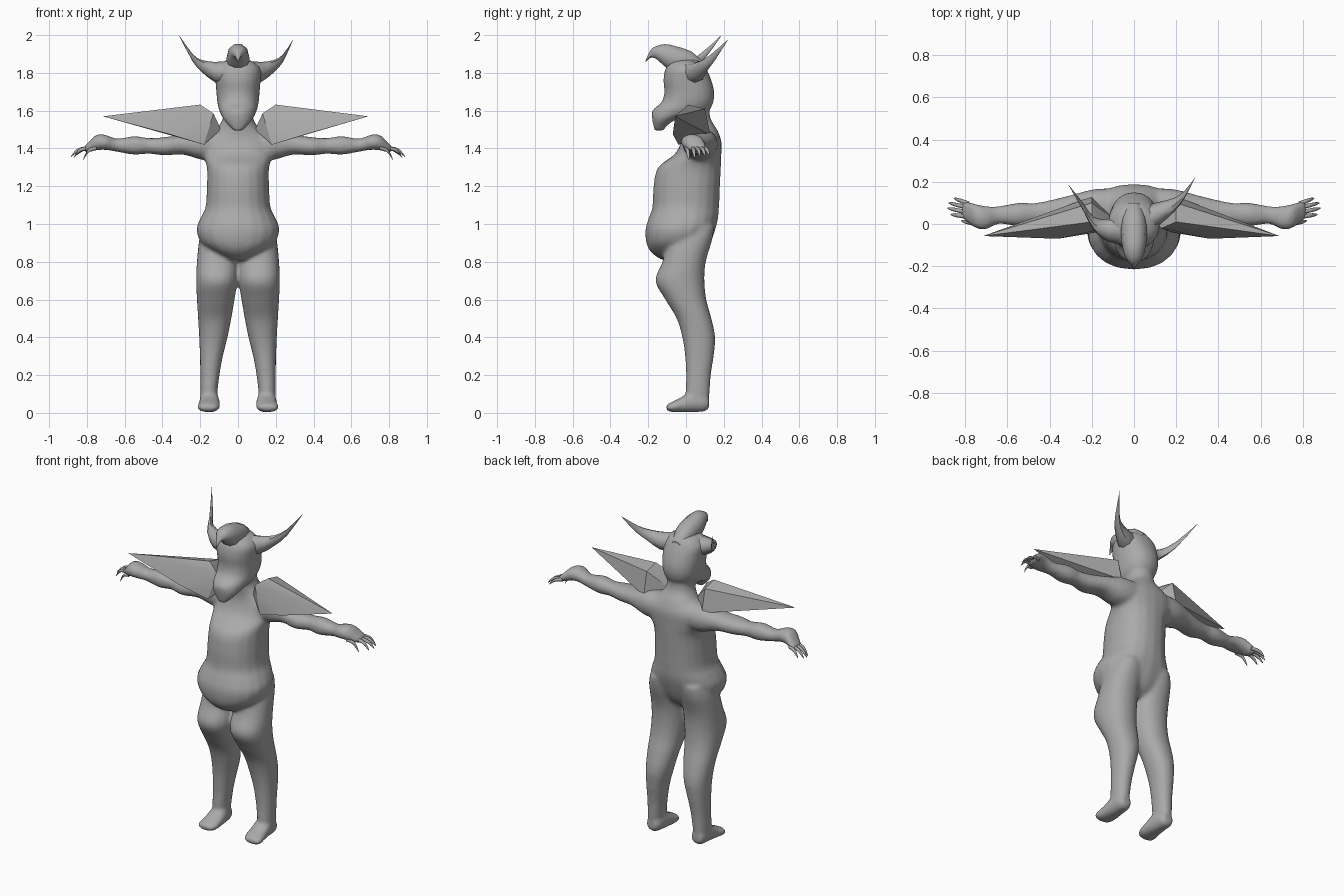
import bpy, bmesh, math
from mathutils import Vector

grey = bpy.data.materials.new("plain_grey")
grey.diffuse_color = (0.4, 0.4, 0.4, 1)

# axis -> order in which (along, a, b) land in x, y, z
ORDER = {"x": (0, 1, 2), "y": (1, 0, 2), "z": (1, 2, 0)}


def smooth_rows(rows, steps):
    """Catmull-Rom interpolation between section rows."""
    out = []
    for i in range(len(rows) - 1):
        p = [rows[max(0, min(len(rows) - 1, i + k))] for k in (-1, 0, 1, 2)]
        for s in range(steps):
            t = s / steps
            out.append([0.5 * (2 * b + (c - a) * t + (2 * a - 5 * b + 4 * c - d) * t * t
                               + (3 * b - a - 3 * c + d) * t ** 3) for a, b, c, d in zip(*p)])
    return out + [list(rows[-1])]


def loft(bm, axis, rows, side=1, sides=20, steps=4, power=2.2):
    """Closed loft; each row is (along, a_min, a_max, b_min, b_max)."""
    rings = []
    for t, a0, a1, b0, b1 in smooth_rows(rows, steps):
        ring = []
        for k in range(sides):
            w = 2 * math.pi * k / sides
            c, s = math.cos(w), math.sin(w)
            u = math.copysign(abs(c) ** (2 / power), c)
            v = math.copysign(abs(s) ** (2 / power), s)
            p = (t, (a0 + a1) / 2 + u * (a1 - a0) / 2, (b0 + b1) / 2 + v * (b1 - b0) / 2)
            x, y, z = (p[i] for i in ORDER[axis])
            ring.append(bm.verts.new((x * side, y, z)))
        rings.append(ring)
    faces = [bm.faces.new(rings[0]), bm.faces.new(rings[-1])]
    for r, q in zip(rings, rings[1:]):
        for k in range(sides):
            n = (k + 1) % sides
            faces.append(bm.faces.new((r[k], r[n], q[n], q[k])))
    bmesh.ops.recalc_face_normals(bm, faces=faces)


def finish(bm, name, angle=40):
    me = bpy.data.meshes.new(name)
    bm.to_mesh(me)
    bm.free()
    me.materials.append(grey)
    ob = bpy.data.objects.new(name, me)
    bpy.context.collection.objects.link(ob)
    bpy.ops.object.select_all(action="DESELECT")
    ob.select_set(True)
    bpy.context.view_layer.objects.active = ob
    bpy.ops.object.shade_smooth_by_angle(angle=math.radians(angle))
    return ob


# Body: torso, head and limbs fused into one skin
body = bmesh.new()
loft(body, "z", [  # torso with overhanging belly, shoulders and neck
    (0.81, -0.06, 0.06, -0.13, 0.05), (0.85, -0.13, 0.13, -0.185, 0.10),
    (0.90, -0.195, 0.195, -0.21, 0.13), (0.97, -0.22, 0.22, -0.215, 0.155),
    (1.03, -0.20, 0.20, -0.198, 0.17), (1.09, -0.172, 0.172, -0.178, 0.175),
    (1.20, -0.165, 0.165, -0.172, 0.18), (1.30, -0.165, 0.165, -0.148, 0.185),
    (1.37, -0.185, 0.185, -0.06, 0.187), (1.44, -0.185, 0.185, -0.025, 0.187),
    (1.50, -0.12, 0.12, -0.02, 0.165), (1.56, -0.08, 0.08, -0.03, 0.13),
    (1.66, -0.08, 0.08, -0.03, 0.12)])
loft(body, "z", [  # head with a jutting chin
    (1.495, -0.025, 0.025, -0.168, -0.12), (1.55, -0.075, 0.075, -0.178, -0.06),
    (1.60, -0.10, 0.10, -0.18, 0.11), (1.645, -0.11, 0.11, -0.13, 0.145),
    (1.70, -0.115, 0.115, -0.115, 0.15), (1.76, -0.12, 0.12, -0.12, 0.135),
    (1.82, -0.12, 0.12, -0.11, 0.11), (1.86, -0.08, 0.08, -0.08, 0.085),
    (1.875, -0.03, 0.03, -0.03, 0.04)])
for side in (-1, 1):
    loft(body, "z", [  # leg
        (0.04, 0.12, 0.195, 0.02, 0.115), (0.10, 0.11, 0.20, 0.0, 0.125),
        (0.20, 0.098, 0.20, 0.0, 0.132), (0.30, 0.08, 0.202, -0.005, 0.147),
        (0.40, 0.055, 0.206, -0.02, 0.155), (0.50, 0.035, 0.212, -0.05, 0.135),
        (0.60, 0.018, 0.218, -0.11, 0.108), (0.70, 0.003, 0.222, -0.162, 0.098),
        (0.80, 0.003, 0.218, -0.125, 0.105), (0.92, 0.01, 0.205, -0.09, 0.14),
        (0.99, 0.03, 0.18, -0.04, 0.15)], side)
    loft(body, "y", [  # foot
        (0.122, 0.125, 0.185, 0.025, 0.08), (0.10, 0.11, 0.197, 0.008, 0.10),
        (0.04, 0.10, 0.203, 0.003, 0.12), (-0.03, 0.095, 0.21, 0.003, 0.08),
        (-0.08, 0.10, 0.217, 0.005, 0.056), (-0.105, 0.125, 0.195, 0.015, 0.042)], side)
    loft(body, "x", [  # arm and palm
        (0.08, 0.0, 0.17, 1.34, 1.50), (0.19, -0.01, 0.165, 1.34, 1.50),
        (0.29, -0.005, 0.14, 1.367, 1.475), (0.39, -0.018, 0.115, 1.363, 1.46),
        (0.47, 0.0, 0.10, 1.372, 1.455), (0.55, -0.01, 0.10, 1.367, 1.465),
        (0.64, 0.0, 0.085, 1.382, 1.452), (0.70, -0.025, 0.085, 1.392, 1.472),
        (0.75, -0.02, 0.095, 1.39, 1.472), (0.80, 0.015, 0.11, 1.378, 1.425),
        (0.815, 0.03, 0.105, 1.385, 1.41)], side, steps=5)
skin = finish(body, "body")
remesh = skin.modifiers.new("fuse", "REMESH")
remesh.mode = "VOXEL"
remesh.voxel_size = 0.011
remesh.use_smooth_shade = True
relax = skin.modifiers.new("relax", "SMOOTH")
relax.factor = 0.5
relax.iterations = 7

# Crest: hooked beak curling forward over the head
bm = bmesh.new()
loft(bm, "y", [
    (0.10, -0.03, 0.03, 1.79, 1.85), (0.03, -0.055, 0.055, 1.80, 1.915),
    (-0.05, -0.062, 0.062, 1.80, 1.943), (-0.11, -0.055, 0.055, 1.83, 1.955),
    (-0.16, -0.04, 0.04, 1.875, 1.942), (-0.19, -0.017, 0.017, 1.878, 1.918),
    (-0.215, -0.002, 0.002, 1.855, 1.862)], sides=10, steps=2)
finish(bm, "crest")

# Horns: the two sweep back by different amounts
for name, side, ys, tip_x, tip_z in (
        ("right_horn", 1, (0.01, 0.05, 0.09, 0.14, 0.22), 0.29, 1.975),
        ("left_horn", -1, (-0.02, -0.03, 0.0, 0.08, 0.185), 0.31, 1.997)):
    shape = ((0.05, 0.075, 1.74, 1.865), (0.12, 0.055, 1.75, 1.858), (0.19, 0.033, 1.803, 1.868),
             (0.24, 0.018, 1.86, 1.90), (tip_x, 0.001, tip_z - 0.003, tip_z))
    bm = bmesh.new()
    loft(bm, "x", [(x, y - r, y + r, z0, z1) for (x, r, z0, z1), y in zip(shape, ys)],
         side, sides=8, steps=2, power=2)
    finish(bm, name, 50)

# Shoulder guards: sharp faceted spikes
for name, side, tip in (("right_shoulder_guard", 1, 0.69), ("left_shoulder_guard", -1, 0.715)):
    bm = bmesh.new()
    for x, y, z in ((tip, -0.057, 1.57), (0.20, 0.01, 1.632), (0.20, 0.10, 1.61),
                    (0.13, -0.02, 1.585), (0.09, 0.02, 1.50), (0.36, -0.07, 1.475),
                    (0.18, -0.04, 1.42), (0.20, 0.13, 1.47)):
        bm.verts.new((x * side, y, z))
    bmesh.ops.convex_hull(bm, input=bm.verts[:])
    finish(bm, name, 25)

# Fingers and thumb
for name, side in (("right_fingers", 1), ("left_fingers", -1)):
    bm = bmesh.new()
    for x0, y0, x1, y1, z1 in ((0.79, 0.035, 0.87, 0.045, 1.35), (0.79, 0.055, 0.885, 0.075, 1.355),
                               (0.79, 0.078, 0.88, 0.10, 1.36), (0.78, 0.095, 0.855, 0.122, 1.365),
                               (0.75, 0.0, 0.82, 0.015, 1.34)):
        rows = []
        for t, drop, r in ((0, 0, 0.011), (0.5, 0.15, 0.010), (0.8, 0.55, 0.008), (1, 1, 0.002)):
            y, z = y0 + (y1 - y0) * t, 1.402 + (z1 - 1.402) * drop
            rows.append((x0 + (x1 - x0) * t, y - r, y + r, z - r, z + r))
        loft(bm, "x", rows, side, sides=8, steps=2, power=2)
    finish(bm, name, 60)
